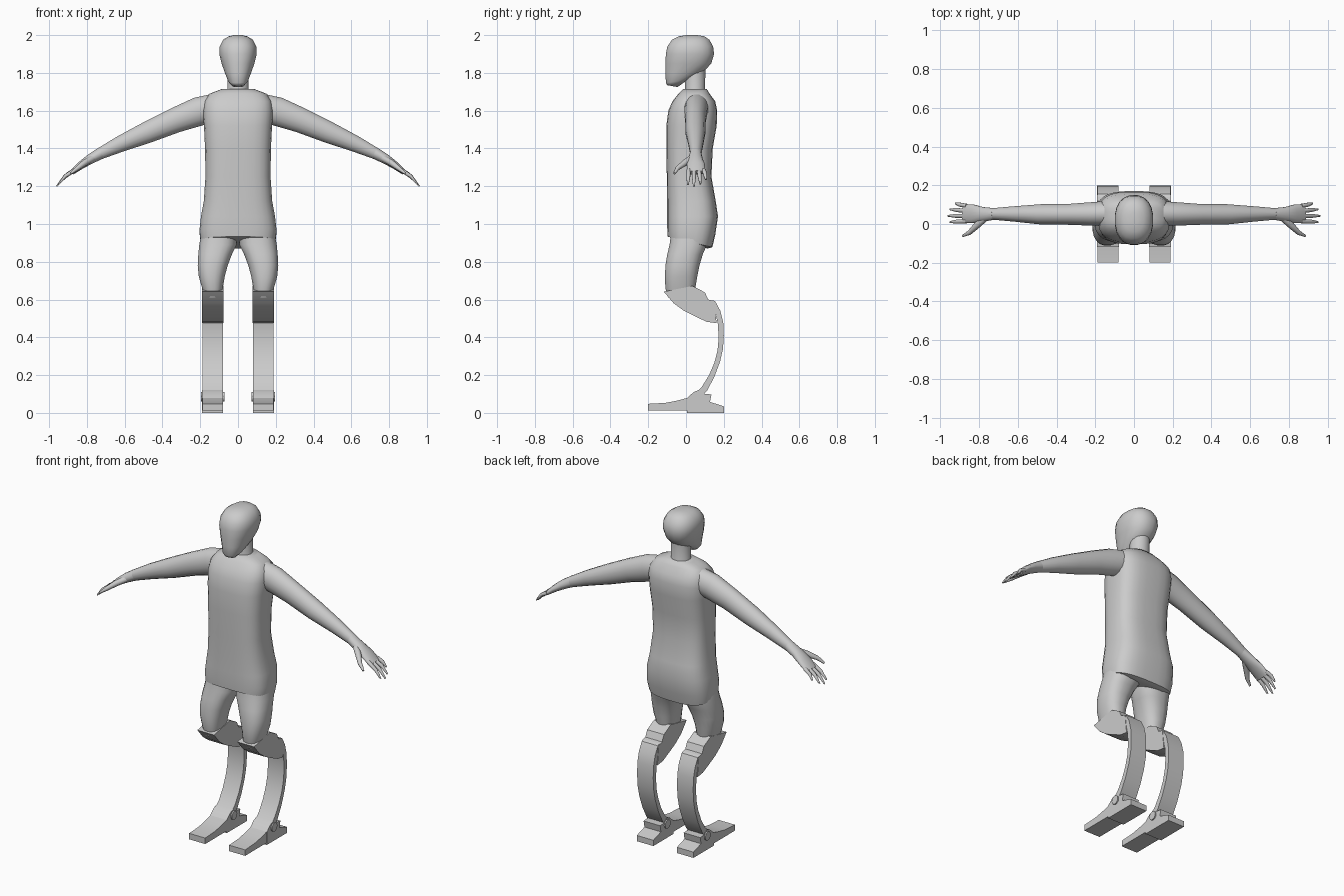
import bpy, bmesh, math
from mathutils import Vector

cube = bpy.data.objects.get("Cube")
if cube:
    bpy.data.objects.remove(cube, do_unlink=True)

grey = bpy.data.materials.new("light grey")
grey.use_nodes = True
grey.diffuse_color = (0.6, 0.6, 0.6, 1)
grey.node_tree.nodes["Principled BSDF"].inputs["Base Color"].default_value = (0.6, 0.6, 0.6, 1)


def finish(name, bm, angle):
    """Turn a bmesh into a shaded object."""
    bmesh.ops.recalc_face_normals(bm, faces=bm.faces)
    mesh = bpy.data.meshes.new(name)
    bm.to_mesh(mesh)
    bm.free()
    mesh.materials.append(grey)
    obj = bpy.data.objects.new(name, mesh)
    bpy.context.collection.objects.link(obj)
    bpy.ops.object.select_all(action="DESELECT")
    obj.select_set(True)
    bpy.context.view_layer.objects.active = obj
    bpy.ops.object.shade_smooth_by_angle(angle=math.radians(angle))
    return obj


def loft(name, rings, power=2.0, segs=20, side=1, angle=60):
    """Skin superellipse rings, each a (centre, half axis u, half axis v)."""
    bm = bmesh.new()
    loops = []
    for c, u, v in rings:
        loop = []
        for i in range(segs):
            t = math.tau * (i + 0.5) / segs
            a, b = math.cos(t), math.sin(t)
            a = math.copysign(abs(a) ** (2 / power), a)
            b = math.copysign(abs(b) ** (2 / power), b)
            p = Vector(c) + Vector(u) * a + Vector(v) * b
            loop.append(bm.verts.new((p.x * side, p.y, p.z)))
        loops.append(loop)
    for lo, hi in zip(loops, loops[1:]):
        for i in range(segs):
            j = (i + 1) % segs
            bm.faces.new((lo[i], lo[j], hi[j], hi[i]))
    bm.faces.new(loops[0])
    bm.faces.new(loops[-1])
    return finish(name, bm, angle)


def body(name, rows, **kw):
    """Upright loft from rows of (z, x centre, x half, y front, y back, tilt)."""
    rings = []
    for z, xc, xh, y0, y1, tilt in rows:
        rings.append(((xc, (y0 + y1) / 2, z), (xh, 0, 0), (0, (y1 - y0) / 2, tilt)))
    return loft(name, rings, **kw)


def limb(name, points, side, segs=16):
    """Tube through points of (x, y, z, y half, thickness half)."""
    pos = [Vector(p[:3]) for p in points]
    rings = []
    for i, p in enumerate(points):
        d = (pos[min(i + 1, len(pos) - 1)] - pos[max(i - 1, 0)]).normalized()
        up = d.cross(Vector((0, 1, 0))).normalized()
        across = up.cross(d).normalized()
        rings.append((pos[i], across * p[3], up * p[4]))
    return loft(name, rings, segs=segs, side=side)


def slab(name, outline, x0, x1, side, angle=30):
    """Side outline of (y, z) points extruded across x."""
    bm = bmesh.new()
    a = [bm.verts.new((x0 * side, y, z)) for y, z in outline]
    b = [bm.verts.new((x1 * side, y, z)) for y, z in outline]
    bm.faces.new(a)
    bm.faces.new(b)
    for i in range(len(a)):
        j = (i + 1) % len(a)
        bm.faces.new((a[i], a[j], b[j], b[i]))
    return finish(name, bm, angle)


# Head and neck
body("head", [
    (1.73, 0, .03, -.1, -.045, -.005), (1.755, 0, .052, -.107, .01, .008),
    (1.8, 0, .07, -.11, .09, 0), (1.85, 0, .088, -.11, .135, 0),
    (1.9, 0, .1, -.108, .15, 0), (1.94, 0, .098, -.1, .145, 0),
    (1.975, 0, .08, -.075, .125, 0), (1.993, 0, .052, -.04, .1, 0),
    (2.0, 0, .02, 0, .06, 0)], power=2.3)
body("neck", [(1.66, 0, .075, -.02, .12, 0), (1.71, 0, .056, -.005, .1, 0),
              (1.83, 0, .055, -.01, .105, 0)])

# Long shirt, with the hem lower at the back
body("shirt", [
    (.9, 0, .17, -.085, .115, -.03), (.905, 0, .198, -.097, .14, -.028),
    (.96, 0, .205, -.1, .155, -.02), (1.04, 0, .197, -.1, .17, 0),
    (1.12, 0, .182, -.1, .158, 0), (1.25, 0, .173, -.102, .135, 0),
    (1.4, 0, .175, -.105, .142, 0), (1.52, 0, .181, -.105, .163, 0),
    (1.6, 0, .186, -.094, .166, 0), (1.65, 0, .178, -.072, .155, 0),
    (1.69, 0, .15, -.04, .125, 0), (1.715, 0, .085, -.015, .11, 0)], power=3, segs=28)

for side, word in ((1, "left"), (-1, "right")):
    # Arm and palm
    limb(word + "_arm", [
        (.13, .055, 1.615, .065, .075), (.21, .052, 1.595, .062, .078),
        (.33, .05, 1.55, .055, .068), (.48, .05, 1.485, .053, .058),
        (.62, .052, 1.425, .04, .044), (.74, .052, 1.368, .029, .03)], side)
    limb(word + "_palm", [
        (.72, .052, 1.378, .03, .032), (.78, .05, 1.345, .038, .027),
        (.83, .052, 1.312, .049, .021), (.88, .054, 1.272, .05, .013)], side)

    # Four fingers and a thumb
    for label, y, tip_y, x, z in (("little", .094, .106, .922, 1.235),
                                  ("ring", .068, .076, .95, 1.212),
                                  ("middle", .042, .042, .96, 1.2),
                                  ("index", .015, .01, .95, 1.21)):
        limb(word + "_" + label + "_finger", [
            (.865, y, 1.285, .012, .012),
            ((.865 + x) / 2 + .007, (y + tip_y) / 2, (1.285 + z) / 2 + .006, .011, .01),
            (x, tip_y, z, .005, .004)], side, segs=8)
    limb(word + "_thumb", [
        (.765, .035, 1.35, .018, .018), (.81, -.005, 1.325, .018, .017),
        (.85, -.045, 1.295, .012, .012), (.885, -.062, 1.268, .006, .006)], side, segs=10)

    # Thigh tapering into the knee cuff
    body(word + "_thigh", [
        (.61, .135, .045, -.095, .04, 0), (.66, .135, .055, -.11, .05, 0),
        (.72, .139, .069, -.112, .06, 0), (.78, .134, .08, -.11, .072, 0),
        (.84, .121, .09, -.1, .09, 0), (.89, .106, .1, -.088, .112, 0),
        (.95, .1, .095, -.08, .12, 0)], power=2.4, side=side)

    # Angular cuff under the knee
    slab(word + "_knee_cuff", [
        (-.118, .642), (-.05, .655), (.035, .672), (.1, .638), (.118, .6),
        (.15, .592), (.162, .475), (.11, .482), (.05, .51), (-.01, .54),
        (-.065, .58)], .078, .19, side)

    # Curved spring blade
    slab(word + "_shin_blade", [
        (.14, .597), (.155, .59), (.182, .54), (.197, .48), (.2, .41), (.196, .34),
        (.18, .27), (.15, .19), (.11, .115), (.07, .075), (.045, .1), (.085, .14),
        (.122, .2), (.15, .265), (.167, .33), (.173, .4), (.168, .475)],
        .08, .188, side)

    # Foot: toe plate, heel block and ankle pin
    slab(word + "_toe_plate", [
        (-.2, .012), (-.2, .048), (-.11, .053), (-.05, .064), (.01, .08), (.01, .012)],
        .08, .188, side)
    slab(word + "_heel_block", [
        (.005, 0), (.005, .078), (.04, .11), (.07, .122), (.1, .1), (.135, .098),
        (.127, .058), (.2, .035), (.2, 0)], .079, .19, side)
    pin = [(.07 + .026 * math.cos(math.tau * i / 16), .085 + .026 * math.sin(math.tau * i / 16))
           for i in range(16)]
    slab(word + "_ankle_pin", pin, .072, .197, side)
